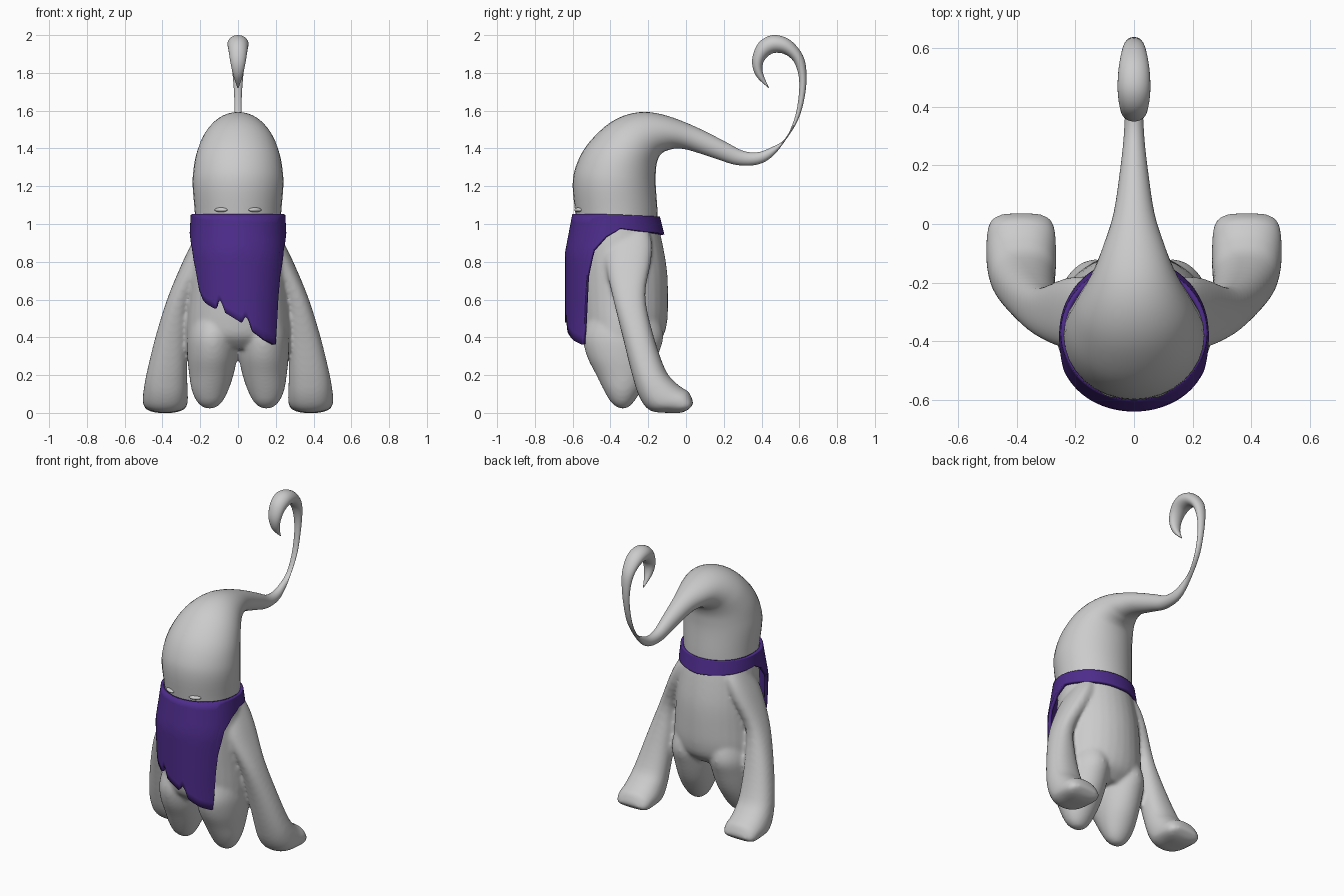
import bpy, bmesh, math
from mathutils import Vector

if "Cube" in bpy.data.objects:
    bpy.data.objects.remove(bpy.data.objects["Cube"])


def catmull(rows, n):
    """Smoothly interpolate rows of numbers."""
    out = []
    for i in range(len(rows) - 1):
        a, b, c, d = (rows[max(0, min(len(rows) - 1, k))] for k in (i - 1, i, i + 1, i + 2))
        for s in range(n):
            t = s / n
            out.append([0.5 * (2*q + (r - p)*t + (2*p - 5*q + 4*r - s2)*t*t + (3*q - p - 3*r + s2)*t**3)
                        for p, q, r, s2 in zip(a, b, c, d)])
    return out + [list(rows[-1])]


def loft(bm, sections, side=1, steps=4, sides=32, power=1.0):
    """Closed tube; each section = x centre, two opposite (y, z) points, half width in x."""
    rings = []
    for x, y1, z1, y2, z2, rx in catmull(sections, steps):
        mid = Vector((x * side, (y1 + y2) / 2, (z1 + z2) / 2))
        half = Vector((0, (y2 - y1) / 2, (z2 - z1) / 2))
        ring = []
        for k in range(sides):
            a = 2 * math.pi * k / sides
            c, s = (math.copysign(abs(f)**power, f) for f in (math.cos(a), math.sin(a)))
            ring.append(bm.verts.new(mid + half * c + Vector((max(rx, .002) * s, 0, 0))))
        rings.append(ring)
    for r, q in zip(rings, rings[1:]):
        for k in range(sides):
            j = (k + 1) % sides
            bm.faces.new((r[k], r[j], q[j], q[k]))
    bm.faces.new(rings[0])
    bm.faces.new(rings[-1])


def finish(name, bm):
    bmesh.ops.recalc_face_normals(bm, faces=bm.faces[:])
    me = bpy.data.meshes.new(name)
    bm.to_mesh(me)
    bm.free()
    for p in me.polygons:
        p.use_smooth = True
    ob = bpy.data.objects.new(name, me)
    bpy.context.collection.objects.link(ob)
    return ob


# Head drawn out into a curled tail
bm = bmesh.new()
head = [(-.57, .92, -.15, .92, .225), (-.585, 1.05, -.15, 1.05, .228), (-.60, 1.2, -.16, 1.2, .24),
        (-.585, 1.3, -.16, 1.27, .236), (-.53, 1.41, -.155, 1.32, .222), (-.43, 1.515, -.14, 1.36, .195),
        (-.33, 1.573, -.12, 1.38, .165), (-.22, 1.593, -.09, 1.392, .134), (-.1, 1.573, -.05, 1.4, .105),
        (.05, 1.515, .02, 1.39, .07), (.2, 1.44, .16, 1.345, .048), (.3, 1.388, .27, 1.312, .036),
        (.38, 1.38, .38, 1.315, .03), (.45, 1.405, .46, 1.36, .022), (.525, 1.452, .53, 1.448, .016),
        (.575, 1.56, .593, 1.55, .018), (.597, 1.68, .628, 1.67, .02), (.597, 1.78, .638, 1.79, .028),
        (.57, 1.86, .62, 1.89, .04), (.52, 1.9, .55, 1.975, .052), (.465, 1.905, .46, 2.0, .056),
        (.425, 1.88, .385, 1.96, .05), (.405, 1.84, .35, 1.87, .04), (.41, 1.79, .37, 1.785, .025),
        (.44, 1.72, .437, 1.72, .003)]
loft(bm, [(0, *s) for s in head])
finish("head_and_tail", bm)

# Torso, legs and arms fused into one soft body
bm = bmesh.new()
torso = [(1.0, -.565, -.15, .222), (.9, -.575, -.125, .236), (.75, -.575, -.1, .252), (.6, -.57, -.095, .262),
         (.48, -.56, -.1, .27), (.4, -.54, -.125, .265), (.34, -.48, -.19, .2)]
loft(bm, [(0, f, z, b, z, rx) for z, f, b, rx in torso])
leg = [(.5, .12, -.52, -.14, .13), (.4, .133, -.545, -.12, .137), (.3, .136, -.525, -.15, .133),
       (.2, .141, -.475, -.19, .117), (.12, .148, -.435, -.235, .097), (.06, .15, -.4, -.275, .068),
       (.03, .15, -.365, -.305, .035), (.022, .15, -.34, -.33, .008)]
arm = [(.15, -.38, .97, -.2, .98, .05), (.18, -.42, .88, -.18, .9, .068), (.225, -.425, .78, -.185, .8, .072),
       (.31, -.385, .6, -.215, .62, .062), (.35, -.335, .4, -.175, .42, .085), (.376, -.285, .2, -.11, .23, .107),
       (.383, -.245, .08, -.055, .16, .117), (.385, -.19, .012, -.015, .13, .12), (.385, -.1, 0, .015, .11, .118),
       (.385, -.03, 0, .034, .07, .108), (.385, .01, .015, .039, .045, .085)]
for side in (1, -1):
    loft(bm, [(x, f, z, b, z, rx) for z, x, f, b, rx in leg], side)
    loft(bm, arm, side, power=.88)
body = finish("body", bm)
rm = body.modifiers.new("fuse", 'REMESH')
rm.mode = 'VOXEL'
rm.voxel_size = .011
rm.use_smooth_shade = True
sm = body.modifiers.new("soften", 'SMOOTH')
sm.factor = .5
sm.iterations = 8

# Small flat eyes
for side, name in ((-1, "left_eye"), (1, "right_eye")):
    bm = bmesh.new()
    bmesh.ops.create_uvsphere(bm, u_segments=24, v_segments=12, radius=1)
    for v in bm.verts:
        v.co = Vector((v.co.x * .034 + side * .09, v.co.y * .018 - .57 - side * v.co.x * -.012, v.co.z * .012 + 1.075))
    finish(name, bm)

# Torn neck scarf: angle from the front (degrees) against hem height
hem = [(-180, .94), (-130, .955), (-95, .975), (-80, .93), (-68, .86), (-60, .76), (-54, .65), (-48, .60), (-43, .58),
       (-29, .55), (-25, .60), (-21, .59), (-16, .53), (5, .475), (9, .51), (13, .50), (19, .43), (36, .385),
       (53, .36), (55, .37), (60, .72), (68, .86), (80, .93), (95, .975), (130, .955), (180, .94)]


def hem_z(a):
    for (a0, z0), (a1, z1) in zip(hem, hem[1:]):
        if a <= a1:
            return z0 + (z1 - z0) * (a - a0) / (a1 - a0)


bm = bmesh.new()
rows, cols = 14, []
for a in range(-180, 180, 2):
    c, s = math.cos(math.radians(a)), math.sin(math.radians(a))
    top = 1.05 if c > 0 else 1.05 + .015 * c
    col = []
    for r in range(rows + 1):
        z = top + (hem_z(a) - top) * r / rows
        drop = min(1, (top - z) / .2)
        if c > 0:
            y = -.37 - (.212 + .038 * drop) * c ** (1 - .2 * drop)
        else:
            y = -.37 - (.212 + .05 * drop) * c
        taper = 1 - .06 * max(0, min(1, (.8 - z) / .3))
        col.append(bm.verts.new(((.23 + .012 * drop) * s * taper, y, z)))
    cols.append(col)
for i, p in enumerate(cols):
    q = cols[(i + 1) % len(cols)]
    for r in range(rows):
        bm.faces.new((p[r], p[r + 1], q[r + 1], q[r]))
scarf = finish("scarf", bm)
so = scarf.modifiers.new("thickness", 'SOLIDIFY')
so.thickness = .02
so.offset = 1
mat = bpy.data.materials.new("purple_cloth")
mat.diffuse_color = (.075, .025, .26, 1)
mat.use_nodes = True
mat.node_tree.nodes["Principled BSDF"].inputs["Base Color"].default_value = mat.diffuse_color
scarf.data.materials.append(mat)
bpy.context.view_layer.objects.active = scarf
scarf.select_set(True)
bpy.ops.object.shade_smooth_by_angle(angle=math.radians(40))
